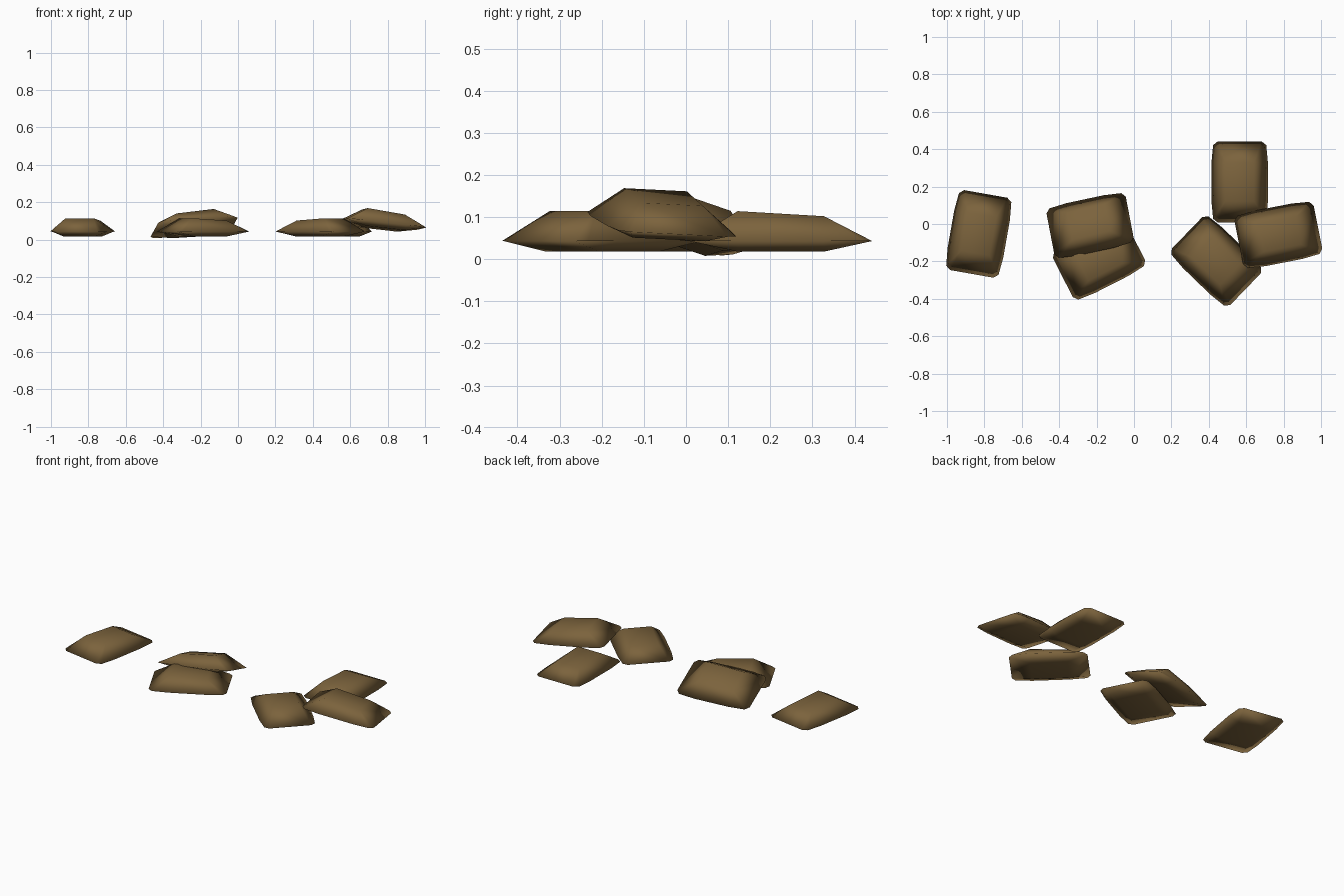
import bpy
import bmesh
import math
from mathutils import Matrix, Vector

if "Cube" in bpy.data.objects:
    bpy.data.objects.remove(bpy.data.objects["Cube"])

burlap = bpy.data.materials.new("brown_burlap")
burlap.diffuse_color = (0.20, 0.125, 0.046, 1)
burlap.use_nodes = True
burlap.node_tree.nodes["Principled BSDF"].inputs["Base Color"].default_value = burlap.diffuse_color


def bag_mesh():
    """Low-poly pillow: a seam ring with a flat panel above and below."""
    bm = bmesh.new()
    seam, top, bottom = [], [], []
    # one corner per quadrant, counter-clockwise
    for sx, sy in ((1, 1), (-1, 1), (-1, -1), (1, -1)):
        side = bm.verts.new((sx * 0.1025, sy * 0.151, 0))
        corner = bm.verts.new((sx * 0.197, sy * 0.142, 0))
        end = bm.verts.new((sx * 0.217, sy * 0.117, 0))
        seam.append((end, corner, side) if sx * sy > 0 else (side, corner, end))
        # the +x end is a little less full
        top.append(bm.verts.new((sx * 0.1025, sy * 0.076, 0.059 if sx > 0 else 0.071)))
        bottom.append(bm.verts.new((sx * 0.1025, sy * 0.088, -0.025)))
    bm.faces.new(top)
    bm.faces.new(bottom[::-1])
    for panel, flip in ((top, False), (bottom, True)):
        for i in range(4):
            j = (i + 1) % 4
            a, b, c = seam[i]
            for loop in ([panel[i], a, b, c], [panel[i], c, seam[j][0], panel[j]]):
                bm.faces.new(loop[::-1] if flip else loop)
    bmesh.ops.recalc_face_normals(bm, faces=bm.faces)
    for f in bm.faces:
        f.smooth = True
    me = bpy.data.meshes.new("sandbag")
    bm.to_mesh(me)
    bm.free()
    me.materials.append(burlap)
    return me


def place(name, mesh, centre, heading, slope=(0, 0)):
    """Lay a bag on a plane with the given x and y slopes."""
    a = math.radians(heading)
    n = Vector((-slope[0], -slope[1], 1)).normalized()
    d = Vector((math.cos(a), math.sin(a), 0))
    d.z = d.x * slope[0] + d.y * slope[1]
    u = d.normalized()
    v = n.cross(u)
    rot = Matrix((u, v, n)).transposed().to_4x4()
    ob = bpy.data.objects.new(name, mesh)
    ob.matrix_world = Matrix.Translation(centre) @ rot
    bpy.context.collection.objects.link(ob)


bag = bag_mesh()
# bags lying flat
place("sandbag_left", bag, (-0.83, -0.053, 0.043), 80)
place("sandbag_middle_lower", bag, (-0.187, -0.188, 0.043), 27)
place("sandbag_right_back", bag, (0.565, 0.225, 0.043), 90)
place("sandbag_right_front", bag, (0.44, -0.198, 0.043), 136)
# bags leaning on the others
place("sandbag_middle_upper", bag, (-0.235, -0.008, 0.066), 192, (0.13, -0.32))
place("sandbag_right_upper", bag, (0.772, -0.058, 0.083), 11, (-0.10, -0.07))
